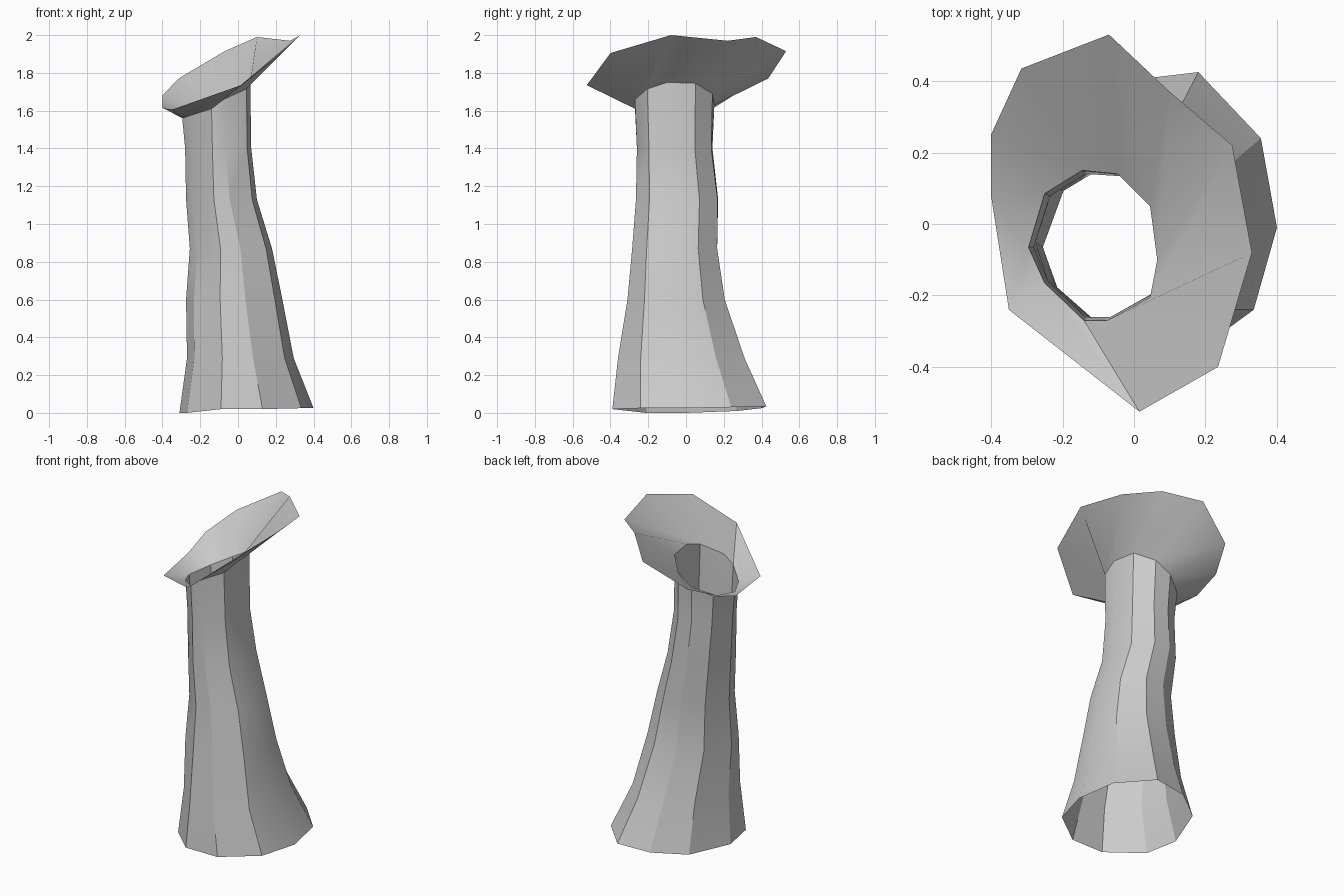
import bpy, bmesh

if "Cube" in bpy.data.objects:
    bpy.data.objects.remove(bpy.data.objects["Cube"])

# Ten-sided outlines, counter-clockwise from the right side
base = [(.40, -.01, .025), (.355, .24, .03), (.18, .425, .035), (-.03, .40, .025),
        (-.21, .27, .01), (-.31, 0, 0), (-.27, -.21, 0), (-.09, -.39, .02),
        (.13, -.39, .02), (.335, -.24, .025)]
neck = [(.065, -.10, 1.75), (.045, .05, 1.745), (-.045, .14, 1.69), (-.145, .15, 1.63),
        (-.25, .085, 1.575), (-.295, -.065, 1.56), (-.25, -.165, 1.575),
        (-.14, -.27, 1.61), (-.075, -.27, 1.66), (.045, -.205, 1.715)]
rim = [(.275, .22, 1.97), (.10, .37, 1.99), (-.07, .53, 1.915), (-.315, .435, 1.77),
       (-.40, .25, 1.68), (-.40, .08, 1.615), (-.35, -.24, 1.605),
       (.015, -.525, 1.735), (.235, -.40, 1.905), (.33, -.08, 2.0)]

# Stem sections: height, x extent, y extent
sections = [(.29, -.27, .295, -.36, .31), (.60, -.275, .235, -.31, .205),
            (.87, -.255, .18, -.285, .165), (1.13, -.275, .10, -.265, .17),
            (1.40, -.28, .07, -.26, .14)]


def fit(values, lo, hi):
    a, b = min(values), max(values)
    return [lo + (v - a) / (b - a) * (hi - lo) for v in values]


def section(z, x0, x1, y0, y1):
    t = z / 1.65
    axes = []
    for k, lo, hi in ((0, x0, x1), (1, y0, y1)):
        a = fit([p[k] for p in base], lo, hi)
        b = fit([p[k] for p in neck], lo, hi)
        axes.append(fit([u * (1 - t) + v * t for u, v in zip(a, b)], lo, hi))
    return [(x, y, z) for x, y in zip(*axes)]


def loft(name, rings):
    bm = bmesh.new()
    loops = [[bm.verts.new(p) for p in ring] for ring in rings]
    for a, b in zip(loops, loops[1:]):
        n = len(a)
        for i in range(n):
            j = (i + 1) % n
            bm.faces.new((a[i], a[j], b[j], b[i]))
    mesh = bpy.data.meshes.new(name)
    bm.to_mesh(mesh)
    bm.free()
    ob = bpy.data.objects.new(name, mesh)
    bpy.context.collection.objects.link(ob)
    bpy.ops.object.select_all(action='DESELECT')
    ob.select_set(True)
    bpy.context.view_layer.objects.active = ob
    bpy.ops.object.shade_smooth_by_angle(angle=0.5)
    return ob


# Open hollow stem and flared tilted cap
loft("stem", [base] + [section(*s) for s in sections] + [neck])
loft("flared_cap", [neck, rim])
